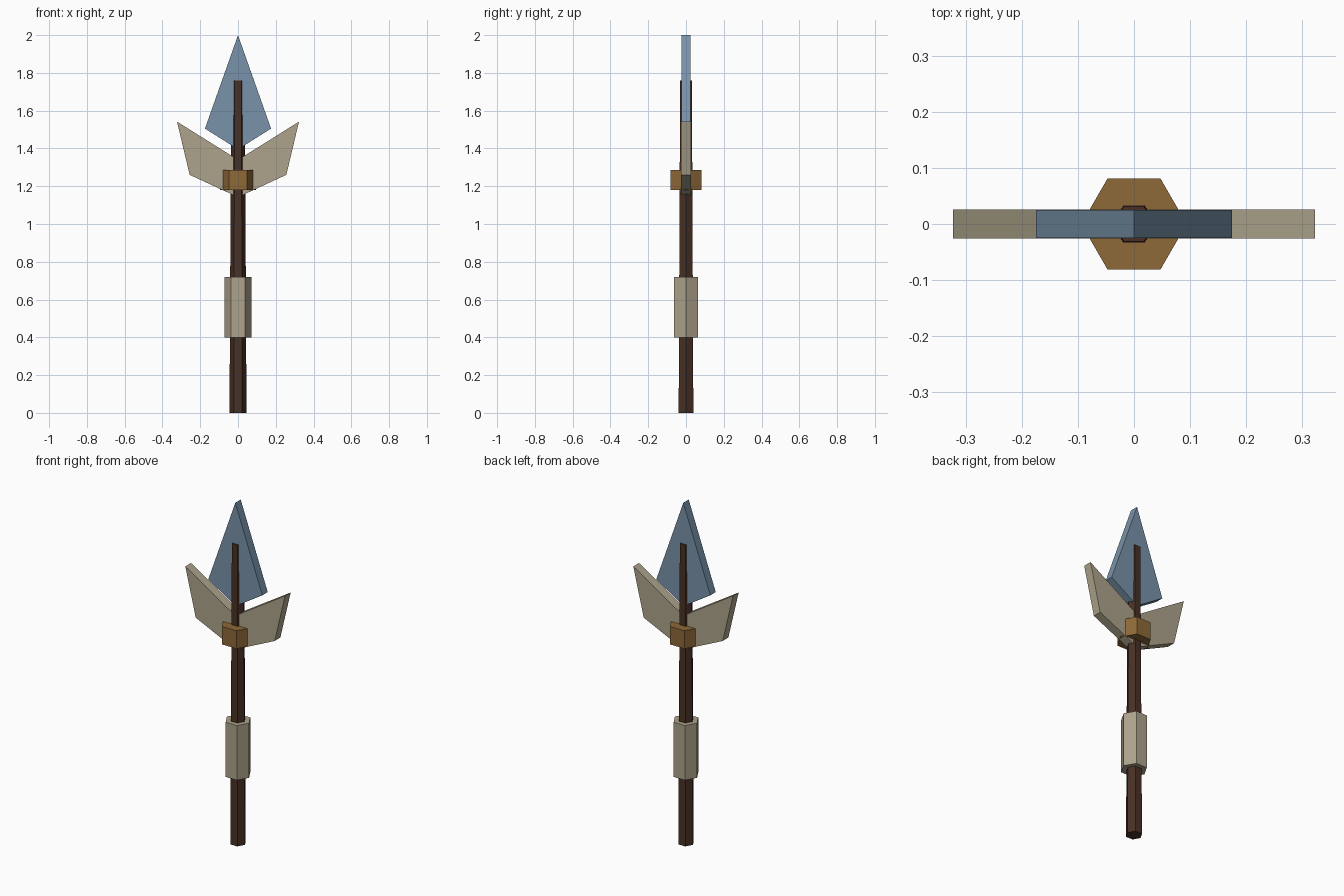
import bpy
import bmesh
import math

if "Cube" in bpy.data.objects:
    bpy.data.objects.remove(bpy.data.objects["Cube"])


def material(name, rgb):
    mat = bpy.data.materials.new(name)
    mat.diffuse_color = (*rgb, 1)
    mat.use_nodes = True
    mat.node_tree.nodes["Principled BSDF"].inputs["Base Color"].default_value = mat.diffuse_color
    return mat


wood = material("dark_wood", (0.065, 0.03, 0.018))
bone = material("bone", (0.42, 0.37, 0.26))
bronze = material("bronze", (0.27, 0.14, 0.04))
steel = material("blue_steel", (0.19, 0.29, 0.40))


def finish(name, bm, mat):
    bmesh.ops.recalc_face_normals(bm, faces=bm.faces[:])
    mesh = bpy.data.meshes.new(name)
    bm.to_mesh(mesh)
    bm.free()
    mesh.materials.append(mat)
    obj = bpy.data.objects.new(name, mesh)
    bpy.context.collection.objects.link(obj)
    return obj


def hex_prism(name, z0, z1, r0, r1, mat):
    """Six-sided bar with corners on the x axis and flats facing front and back."""
    bm = bmesh.new()
    rings = []
    for z, r in ((z0, r0), (z1, r1)):
        rings.append([bm.verts.new((r * math.cos(i * math.pi / 3),
                                    r * math.sin(i * math.pi / 3), z))
                      for i in range(6)])
    low, high = rings
    bm.faces.new(low[::-1])
    bm.faces.new(high)
    for i in range(6):
        j = (i + 1) % 6
        bm.faces.new((low[i], low[j], high[j], high[i]))
    return finish(name, bm, mat)


def plate(name, right_half, depth, mat):
    """Flat plate: right half outline (top centre to bottom centre), mirrored and extruded in y."""
    outline = right_half + [(-x, z) for x, z in right_half[-2:0:-1]]
    bm = bmesh.new()
    face = bm.faces.new([bm.verts.new((x, -depth / 2, z)) for x, z in outline])
    ext = bmesh.ops.extrude_face_region(bm, geom=[face])
    moved = [v for v in ext["geom"] if isinstance(v, bmesh.types.BMVert)]
    bmesh.ops.translate(bm, verts=moved, vec=(0, depth, 0))
    return finish(name, bm, mat)


# Tapered shaft, hand grip and collar
hex_prism("shaft", 0.0, 1.76, 0.045, 0.036, wood)
hex_prism("grip", 0.40, 0.72, 0.072, 0.072, bone)
hex_prism("collar", 1.18, 1.285, 0.094, 0.094, bronze)

# Spear blade and swept side wings
plate("blade", [(0, 2.0), (0.175, 1.505), (0, 1.395)], 0.05, steel)
plate("wings", [(0, 1.34), (0.323, 1.542), (0.256, 1.26), (0, 1.142)], 0.052, bone)
